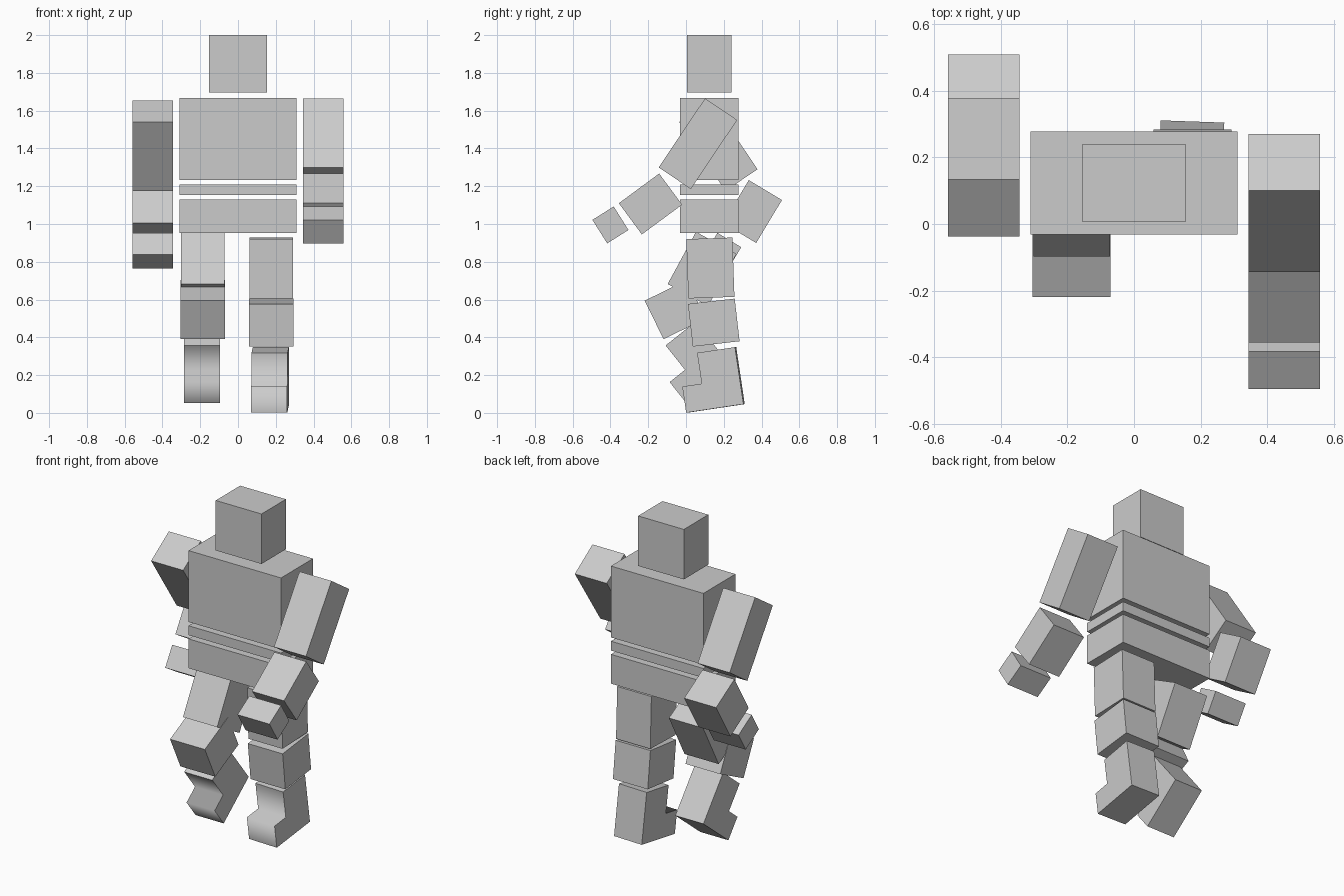
import bpy, bmesh
from math import radians
from mathutils import Euler

cube = bpy.data.objects.get("Cube")
if cube:
    bpy.data.objects.remove(cube, do_unlink=True)

grey = bpy.data.materials.new("plain_grey")
grey.use_nodes = True
grey.diffuse_color = (0.6, 0.6, 0.6, 1)
grey.node_tree.nodes["Principled BSDF"].inputs["Base Color"].default_value = (0.6, 0.6, 0.6, 1)


def extrude_profile(name, profile, width, location, pitch, yaw=0, smooth_sides=()):
    """Extrude a (y, z) outline across x, then pose it."""
    bm = bmesh.new()
    rings = [[bm.verts.new((s * width / 2, y, z)) for y, z in profile] for s in (-1, 1)]
    bm.faces.new(rings[0])
    bm.faces.new(reversed(rings[1]))
    n = len(profile)
    for i in range(n):
        j = (i + 1) % n
        face = bm.faces.new((rings[0][i], rings[1][i], rings[1][j], rings[0][j]))
        face.smooth = i in smooth_sides
    bmesh.ops.recalc_face_normals(bm, faces=bm.faces)
    mesh = bpy.data.meshes.new(name)
    bm.to_mesh(mesh)
    bm.free()
    mesh.materials.append(grey)
    obj = bpy.data.objects.new(name, mesh)
    obj.location = location
    obj.rotation_euler = Euler((radians(pitch), 0, radians(yaw)))
    bpy.context.collection.objects.link(obj)


def block(name, location, size, pitch=0):
    w, d, h = size
    outline = [(-d / 2, -h / 2), (d / 2, -h / 2), (d / 2, h / 2), (-d / 2, h / 2)]
    extrude_profile(name, outline, w, location, pitch)


# Head and trunk
block("head", (0, 0.123, 1.848), (0.308, 0.235, 0.304))
for name, low, high in (("chest", 1.233, 1.667), ("waist", 1.153, 1.21), ("hips", 0.952, 1.13)):
    block(name, (0, 0.123, (low + high) / 2), (0.622, 0.308, high - low))

# Arms: centre y and z, pitch for each segment
arm_sizes = {
    "upper_arm": (0.215, 0.205, 0.44),
    "forearm": (0.215, 0.205, 0.265),
    "hand": (0.215, 0.147, 0.133),
}
arm_poses = {
    "left": ((0.063, 1.425, -33.9), (-0.188, 1.106, -53.6), (-0.4, 0.995, -57.8)),
    "right": ((0.171, 1.415, 33.9), (0.352, 1.066, -31), (0.195, 0.858, -31)),
}
for side, x in (("left", 0.451), ("right", -0.451)):
    for (part, size), (y, z, pitch) in zip(arm_sizes.items(), arm_poses[side]):
        block(f"{side}_{part}", (x, y, z), size, pitch)

# Legs: thigh and shin
leg_sizes = {"thigh": (0.23, 0.244, 0.314), "shin": (0.234, 0.249, 0.227)}
leg_poses = {
    "left": ((0.129, 0.767, 2), (0.147, 0.478, 6.5)),
    "right": ((0.085, 0.762, -28.5), (-0.057, 0.547, 26.2)),
}
for side, x in (("left", 0.176), ("right", -0.187)):
    for (part, size), (y, z, pitch) in zip(leg_sizes.items(), leg_poses[side]):
        block(f"{side}_{part}", (x, y, z), size, pitch)

# Boots: L-shaped outline, shaded smooth down the front
boot = [(0, 0), (0.203, 0), (0.203, -0.305), (-0.104, -0.305), (-0.104, -0.165), (0, -0.165)]
extrude_profile("left_boot", boot, 0.191, (0.167, 0.062, 0.318), 8.5, -2, (3, 4, 5))
extrude_profile("right_boot", boot, 0.189, (-0.191, -0.108, 0.357), 38.5, 0, (3, 4, 5))
